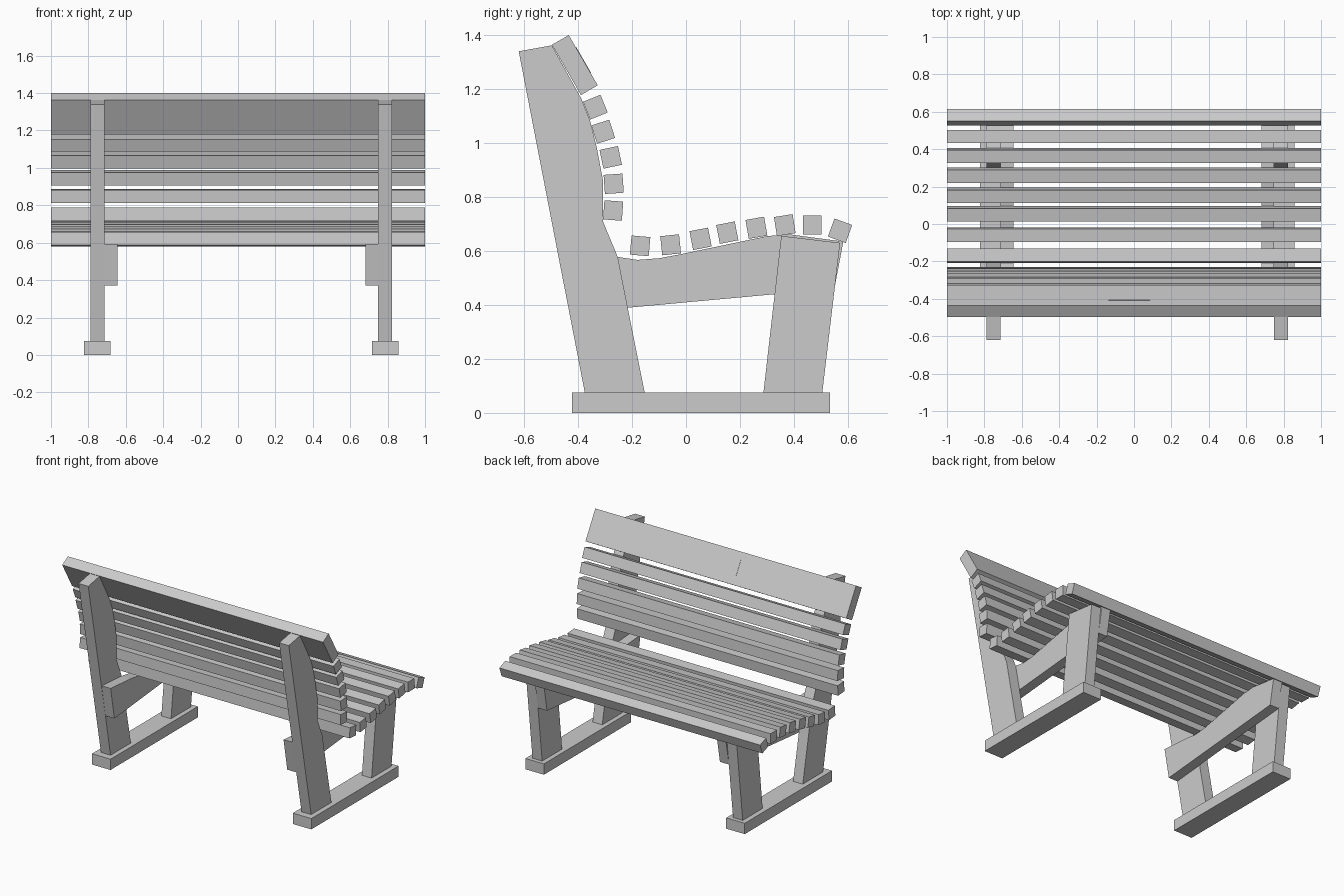
import bpy, bmesh
from math import radians
from mathutils import Matrix, Vector

cube = bpy.data.objects.get("Cube")
if cube:
    bpy.data.objects.remove(cube, do_unlink=True)

grey = bpy.data.materials.new("plain grey")
grey.use_nodes = True
grey.diffuse_color = (0.6, 0.6, 0.6, 1)
grey.node_tree.nodes["Principled BSDF"].inputs["Base Color"].default_value = (0.6, 0.6, 0.6, 1)

MID = 0.0175  # the two side frames mirror about this x


def finish(name, bm):
    bmesh.ops.recalc_face_normals(bm, faces=bm.faces)
    mesh = bpy.data.meshes.new(name)
    bm.to_mesh(mesh)
    bm.free()
    mesh.materials.append(grey)
    obj = bpy.data.objects.new(name, mesh)
    bpy.context.collection.objects.link(obj)
    return obj


def bar(name, centre, size, tilt=0):
    """Box tilted about the x axis."""
    bm = bmesh.new()
    bmesh.ops.create_cube(bm, size=1, matrix=Matrix.Diagonal((*size, 1)))
    obj = finish(name, bm)
    obj.location = centre
    obj.rotation_euler.x = radians(tilt)
    return obj


def panel(name, profile, x0, x1):
    """Side profile (y, z) extruded across x."""
    bm = bmesh.new()
    face = bm.faces.new([bm.verts.new((x0, y, z)) for y, z in profile])
    moved = bmesh.ops.extrude_face_region(bm, geom=[face])["geom"]
    verts = [v for v in moved if isinstance(v, bmesh.types.BMVert)]
    bmesh.ops.translate(bm, verts=verts, vec=(x1 - x0, 0, 0))
    return finish(name, bm)


# Side frame profiles
BASE = [(-0.423, 0), (0.533, 0), (0.533, 0.075), (-0.423, 0.075)]
REAR_LEG = [(-0.375, 0.075), (-0.153, 0.075), (-0.216, 0.39), (-0.253, 0.578),
            (-0.308, 0.71), (-0.308, 0.863), (-0.33, 0.98), (-0.356, 1.085),
            (-0.387, 1.163), (-0.497, 1.362), (-0.62, 1.34)]
FRONT_LEG = [(0.287, 0.075), (0.505, 0.075), (0.571, 0.63), (0.353, 0.656)]
RAIL = [(-0.432, 0.37), (0.55, 0.46), (0.583, 0.635), (0.38, 0.662), (0.3, 0.655),
        (-0.02, 0.588), (-0.1, 0.573), (-0.18, 0.567), (-0.253, 0.578), (-0.473, 0.594)]

# Each frame: base, two legs, and a seat rail on the inner side
PARTS = [("base", BASE, 0.699, 0.841), ("rear_leg", REAR_LEG, 0.732, 0.806),
         ("front_leg", FRONT_LEG, 0.732, 0.806), ("seat_rail", RAIL, 0.663, 0.732)]
for side, s in (("left", 1), ("right", -1)):
    for name, profile, inner, outer in PARTS:
        panel(f"{side}_{name}", profile, MID + s * inner, MID + s * outer)

# Backrest slats: y, z, tilt
BACK = [(-0.336, 1.133, 22), (-0.307, 1.042, 18), (-0.279, 0.947, 12),
        (-0.268, 0.849, 4), (-0.27, 0.75, -4)]
# Seat slats, back to front
SEAT = [(-0.17, 0.619, -5), (-0.057, 0.623, 6), (0.054, 0.645, 11), (0.153, 0.668, 11),
        (0.261, 0.686, 10), (0.366, 0.696, 9), (0.468, 0.696, 0), (0.571, 0.675, -20)]
for name, slats in (("back_slat", BACK), ("seat_slat", SEAT)):
    for i, (y, z, tilt) in enumerate(slats, 1):
        bar(f"{name}_{i}", (0, y, z), (2, 0.07, 0.071), tilt)

# Wide top board with a thin blank plate on its front
board = Vector((0, -0.412, 1.289))
bar("top_board", board, (2, 0.072, 0.215), 30)
offset = Matrix.Rotation(radians(30), 3, "X") @ Vector((-0.025, 0.0365, 0))
bar("blank_plate", board + offset, (0.22, 0.003, 0.11), 30)
